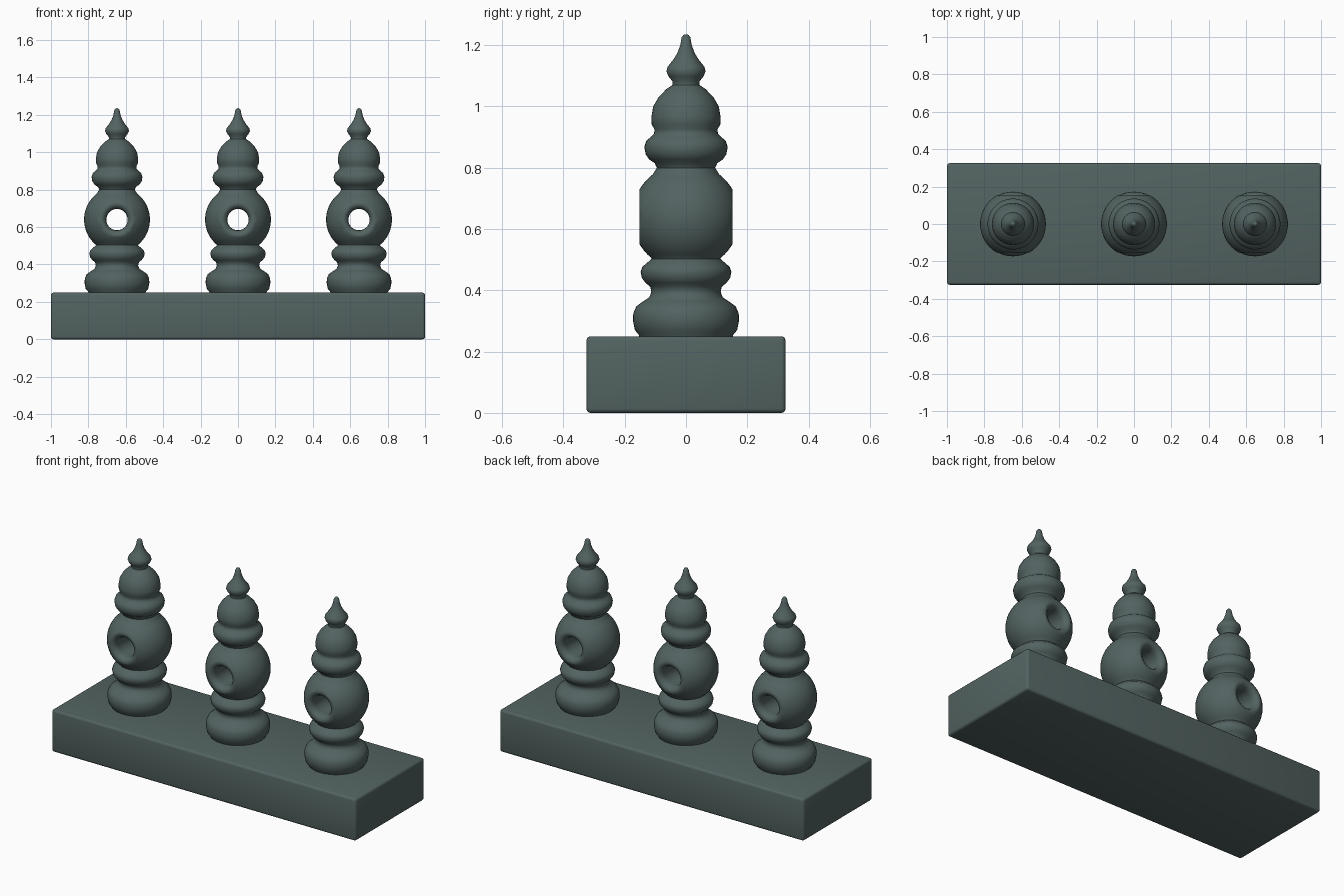
import bpy, bmesh, math
from mathutils import Matrix

cube = bpy.data.objects.get("Cube")
if cube:
    bpy.data.objects.remove(cube, do_unlink=True)

SLATE = (0.085, 0.125, 0.12, 1)
slate = bpy.data.materials.new("dark slate green")
slate.use_nodes = True
slate.diffuse_color = SLATE
slate.node_tree.nodes["Principled BSDF"].inputs["Base Color"].default_value = SLATE


def add_object(name, bm):
    bmesh.ops.recalc_face_normals(bm, faces=bm.faces)
    mesh = bpy.data.meshes.new(name)
    bm.to_mesh(mesh)
    bm.free()
    mesh.materials.append(slate)
    obj = bpy.data.objects.new(name, mesh)
    bpy.context.collection.objects.link(obj)
    return obj


def lathe(name, profile, steps, matrix=Matrix()):
    """Revolve (radius, height) points around z; the ends lie on the axis."""
    bm = bmesh.new()
    verts = [bm.verts.new((r, 0, z)) for r, z in profile]
    edges = [bm.edges.new(pair) for pair in zip(verts, verts[1:])]
    bmesh.ops.spin(bm, geom=verts + edges, axis=(0, 0, 1), cent=(0, 0, 0),
                   angle=2 * math.pi, steps=steps)
    bmesh.ops.remove_doubles(bm, verts=bm.verts, dist=0.0001)
    bm.transform(matrix)
    return add_object(name, bm)


def smooth(obj, angle):
    bpy.ops.object.select_all(action="DESELECT")
    obj.select_set(True)
    bpy.context.view_layer.objects.active = obj
    bpy.ops.object.shade_smooth_by_angle(angle=math.radians(angle))


# Plinth block with softened edges
bm = bmesh.new()
bmesh.ops.create_cube(bm, size=1)
bm.transform(Matrix.Translation((0, 0, 0.125)) @ Matrix.Diagonal((2, 0.65, 0.25, 1)))
bmesh.ops.bevel(bm, geom=bm.edges[:], offset=0.014, segments=3, profile=0.5, affect="EDGES")
smooth(add_object("plinth", bm), 40)

# Turned profile: foot, lower ring, ball, upper ring, cap and tip
BALL_Z, BALL_R = 0.64, 0.176
foot = [(0, 0.24), (0.15, 0.24), (0.155, 0.256), (0.167, 0.27), (0.173, 0.30),
        (0.172, 0.325), (0.162, 0.348), (0.14, 0.364), (0.12, 0.377), (0.113, 0.395)]
lower_ring = [(0.117, 0.412), (0.132, 0.424), (0.144, 0.44), (0.148, 0.46),
              (0.143, 0.476), (0.127, 0.49), (0.112, 0.503)]
ball = [(BALL_R * math.cos(a), BALL_Z + BALL_R * math.sin(a))
        for a in (math.radians(d) for d in range(-50, 58, 6))]
upper_ring = [(0.095, 0.80), (0.102, 0.815), (0.12, 0.827), (0.132, 0.845),
              (0.136, 0.868), (0.129, 0.889), (0.115, 0.90), (0.104, 0.912)]
cap = [(0.103, 0.925), (0.112, 0.942), (0.113, 0.965), (0.107, 1.0),
       (0.09, 1.03), (0.065, 1.056), (0.044, 1.07)]
tip = [(0.044, 1.082), (0.057, 1.098), (0.064, 1.115), (0.06, 1.13), (0.042, 1.152),
       (0.028, 1.175), (0.019, 1.2), (0.014, 1.226), (0.008, 1.234), (0, 1.236)]
post_profile = foot + lower_ring + ball + upper_ring + cap + tip

# Hole cutter: straight bore with rounded, flared mouths
mouth = [(0.057, 0.115), (0.059, 0.13), (0.066, 0.143), (0.077, 0.15),
         (0.094, 0.152), (0.11, 0.22), (0, 0.22)]
bore_profile = [(r, -z) for r, z in reversed(mouth)] + mouth

for side, x in (("right", -0.647), ("middle", 0), ("left", 0.647)):
    post = lathe(side + "_turned_post", post_profile, 48, Matrix.Translation((x, 0, 0)))
    bore = lathe(side + "_hole_cutter", bore_profile, 32,
                 Matrix.Translation((x, 0, BALL_Z)) @ Matrix.Rotation(math.pi / 2, 4, "X"))
    bore.hide_render = True
    bore.hide_set(True)
    cut = post.modifiers.new("hole", "BOOLEAN")
    cut.operation = "DIFFERENCE"
    cut.solver = "EXACT"
    cut.object = bore
    # Bake the hole so the shading can be set on the cut faces too
    bpy.ops.object.select_all(action="DESELECT")
    post.select_set(True)
    bpy.context.view_layer.objects.active = post
    bpy.ops.object.modifier_apply(modifier=cut.name)
    bpy.data.objects.remove(bore, do_unlink=True)
    smooth(post, 50)
